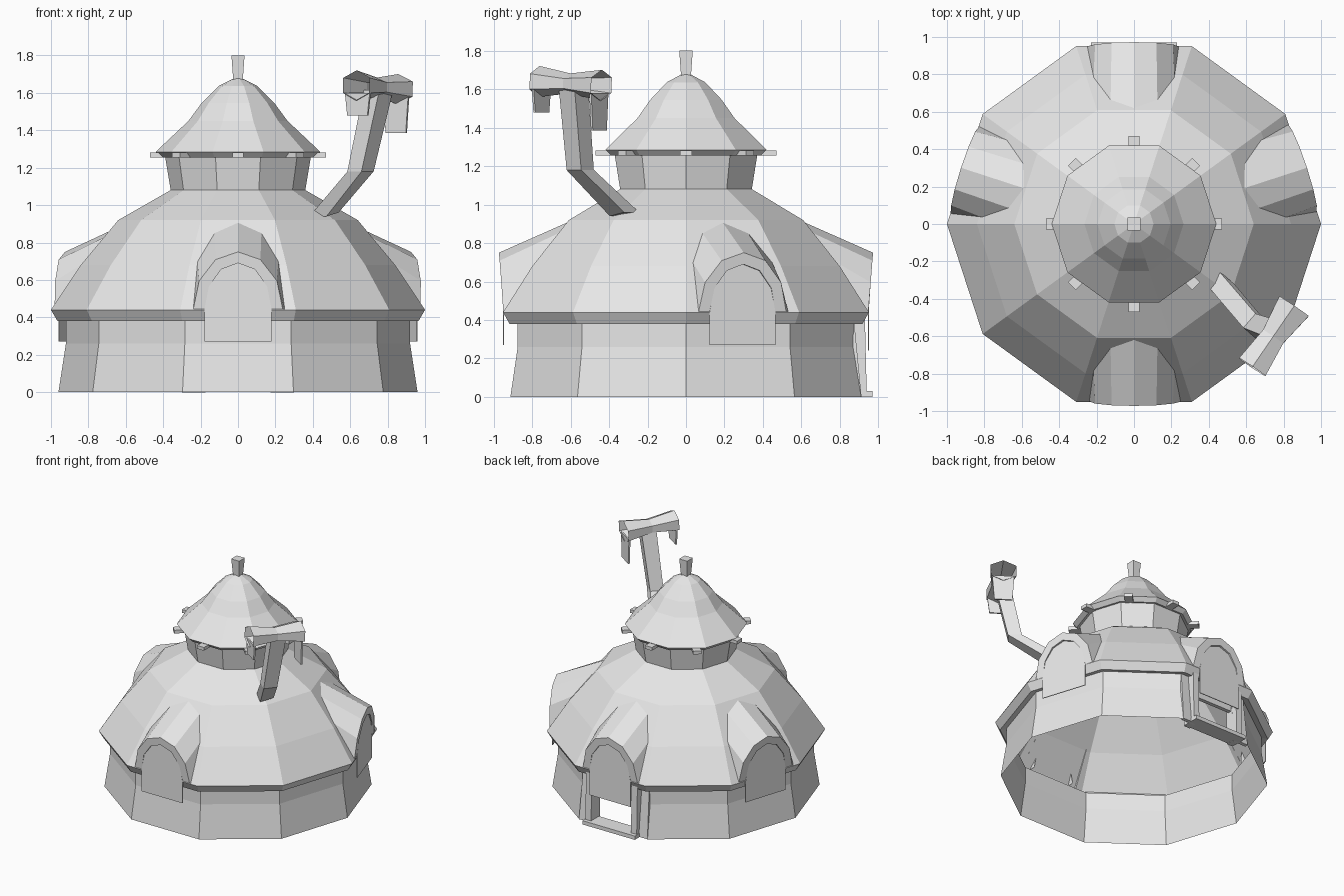
import bpy, bmesh, math
from mathutils import Vector, Matrix

cube = bpy.data.objects.get("Cube")
if cube:
    bpy.data.objects.remove(cube, do_unlink=True)

stone = bpy.data.materials.new("pale_grey")
stone.use_nodes = True
stone.diffuse_color = (0.8, 0.8, 0.8, 1)
stone.node_tree.nodes["Principled BSDF"].inputs["Base Color"].default_value = (0.8, 0.8, 0.8, 1)

SIDES = 10


def finish(name, bm, turn=0):
    bmesh.ops.remove_doubles(bm, verts=bm.verts, dist=0.0005)
    bmesh.ops.recalc_face_normals(bm, faces=bm.faces)
    bm.transform(Matrix.Rotation(math.radians(turn), 4, "Z"))
    mesh = bpy.data.meshes.new(name)
    bm.to_mesh(mesh)
    bm.free()
    mesh.materials.append(stone)
    obj = bpy.data.objects.new(name, mesh)
    bpy.context.collection.objects.link(obj)
    return obj


def skin(bm, rows, closed=False, skip=()):
    """Join neighbouring rows of points with quads."""
    grid = [[bm.verts.new(p) for p in row] for row in rows]
    n = len(rows[0])
    for a, b in zip(grid, grid[1:]):
        for i in range(n if closed else n - 1):
            if i not in skip:
                j = (i + 1) % n
                bm.faces.new((a[i], a[j], b[j], b[i]))
    return grid


def lathe(name, profile, skip=()):
    bm = bmesh.new()
    angles = [math.tau * i / SIDES for i in range(SIDES)]
    rows = [[(r * math.cos(a), r * math.sin(a), z) for a in angles] for r, z in profile]
    skin(bm, rows, True, skip)
    return finish(name, bm)


def tube(name, path, sizes, side, sides=4, caps=True):
    """Sweep a polygon along a path; sizes are full width and height."""
    bm = bmesh.new()
    path = [Vector(p) for p in path]
    side = Vector(side).normalized()
    rows = []
    for i, p in enumerate(path):
        along = path[min(i + 1, len(path) - 1)] - path[max(i - 1, 0)]
        up = along.cross(side).normalized()
        w, h = sizes[i]
        grow = 0.5 / math.cos(math.pi / sides)
        ring = [math.tau * (k + 0.5) / sides for k in range(sides)]
        rows.append([p + side * w * grow * math.cos(a) + up * h * grow * math.sin(a) for a in ring])
    grid = skin(bm, rows, True)
    if caps:
        bm.faces.new(grid[0])
        bm.faces.new(grid[-1])
    return finish(name, bm)


def box(name, center, size, turn=0):
    bm = bmesh.new()
    bmesh.ops.create_cube(bm, size=1)
    bm.transform(Matrix.Translation(center) @ Matrix.Diagonal((*size, 1)))
    return finish(name, bm, turn)


# Round house: wall open at the back door, bell roof, neck and cap
lathe("wall", [(0.96, 0), (0.92, 0.26), (0.92, 0.39)], skip=(2,))
ROOF = [(1.0, 0.44), (0.84, 0.68), (0.64, 0.92), (0.36, 1.08)]
lathe("roof", [(0.92, 0.39), (0.965, 0.38)] + ROOF)
lathe("neck", [(0.36, 1.08), (0.39, 1.26)])
lathe("cap_roof", [(0.38, 1.26), (0.41, 1.255), (0.44, 1.285), (0.265, 1.45),
                   (0.195, 1.545), (0.105, 1.636), (0, 1.69)])
tube("finial", [(0, 0, 1.66), (0, 0, 1.8)], [(0.05, 0.05), (0.07, 0.07)], (1, 0, 0))
for k in range(8):
    box(f"rafter_end_{k + 1}", (0.425, 0, 1.268), (0.09, 0.06, 0.026), k * 45)


def roof_height(depth):
    """Height of the roof in the middle of a facet."""
    flat = math.cos(math.pi / SIDES)
    for (r0, z0), (r1, z1) in zip(ROOF, ROOF[1:]):
        if depth >= r1 * flat:
            return z0 + (z1 - z0) * (r0 * flat - depth) / ((r0 - r1) * flat)
    return ROOF[-1][1]


def dormer(name, turn, sill):
    arch = [math.pi * i / 6 for i in range(7)]
    base = 0.44

    def front(w, h):
        return [(w * math.cos(a), -0.948 - 0.07 * h / 0.31 * math.sin(a) * 0.35,
                 base + h * math.sin(a)) for a in arch]

    outer, inner = front(0.24, 0.31), front(0.18, 0.25)
    reveal = [(x, -0.9, z) for x, y, z in inner]
    back = []
    for a in arch:
        depth = 0.95 - 0.33 * math.sin(a)
        back.append((0.25 * math.cos(a), -depth, roof_height(depth)))
    bm = bmesh.new()
    skin(bm, [reveal, inner, outer, back])
    finish(name + "_hood", bm, turn)

    # Thin arched panel hanging over the eave
    bm = bmesh.new()
    outline = [(x, -0.952, z) for x, y, z in inner] + [(-0.18, -0.952, sill), (0.18, -0.952, sill)]
    face = bm.faces.new([bm.verts.new(p) for p in outline])
    moved = bmesh.ops.extrude_face_region(bm, geom=[face])["geom"]
    bmesh.ops.translate(bm, vec=(0, 0.006, 0),
                        verts=[v for v in moved if isinstance(v, bmesh.types.BMVert)])
    finish(name + "_panel", bm, turn)


dormer("front_dormer", 0, 0.27)
dormer("left_dormer", 108, 0.27)
dormer("right_dormer", -108, 0.27)
dormer("back_dormer", 180, 0.24)

# Back doorway: wall pieces, posts, lintel and step
for s, label in ((1, "left"), (-1, "right")):
    tube(f"{label}_door_wall", [(s * 0.24, 0.9, 0), (s * 0.23, 0.862, 0.39)],
         [(0.12, 0.025)] * 2, (1, 0, 0))
    tube(f"{label}_door_post", [(s * 0.2, 0.885, 0), (s * 0.2, 0.875, 0.42)],
         [(0.05, 0.11)] * 2, (1, 0, 0))
box("door_lintel", (0, 0.862, 0.32), (0.38, 0.03, 0.14))
box("door_step", (0, 0.905, 0.015), (0.46, 0.13, 0.03))

# Bent chimney with a flared, open cross pipe on top
tube("chimney_pipe", [(0.46, -0.32, 0.95), (0.655, -0.55, 1.18), (0.75, -0.585, 1.61)],
     [(0.12, 0.1), (0.1, 0.1), (0.11, 0.11)], (0.75, -0.65, 0))
across = Vector((0.83, -0.56, 0))
ends = [Vector((0.632, -0.765, 1.64)), Vector((0.855, -0.44, 1.62))]
middle = (ends[0] + ends[1]) / 2
tube("chimney_cross_pipe", [ends[0], middle, ends[1]],
     [(0.17, 0.14), (0.13, 0.09), (0.19, 0.14)], across, sides=6, caps=False)
for end, drop, label in ((ends[0], 1.48, "front"), (ends[1], 1.385, "back")):
    top = end + (middle - end) * 0.08
    tube(f"chimney_{label}_flap", [top - Vector((0, 0, 0.04)), (top.x, top.y, drop)],
         [(0.16, 0.012), (0.13, 0.012)], across)
